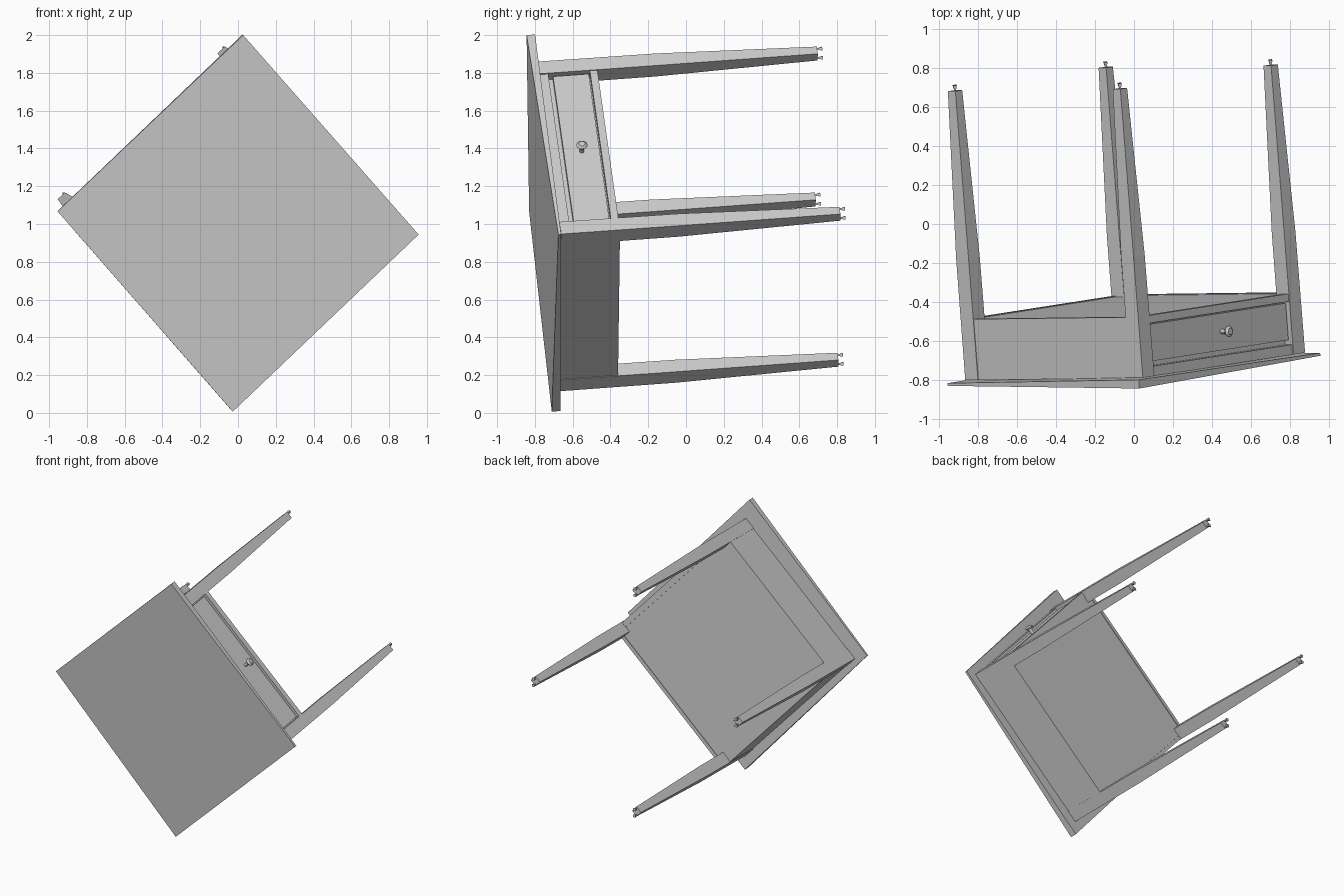
import bpy, bmesh
from mathutils import Vector, Matrix

if "Cube" in bpy.data.objects:
    bpy.data.objects.remove(bpy.data.objects["Cube"])

# Tilted frame of the table: a and b run along the top, c runs down the legs
n = Vector((-.077, .995, .0706)).normalized()
e1 = Vector((.67, .104, -.735))
e1 = (e1 - n * e1.dot(n)).normalized()
e2 = n.cross(e1)
FRAME = Matrix.Translation((-.0445, -.078, 1.0334)) @ Matrix((e1, e2, n)).transposed().to_4x4()


def finish(name, bm):
    bmesh.ops.recalc_face_normals(bm, faces=bm.faces)
    me = bpy.data.meshes.new(name)
    bm.to_mesh(me)
    bm.free()
    ob = bpy.data.objects.new(name, me)
    ob.matrix_world = FRAME
    bpy.context.collection.objects.link(ob)
    return ob


def loft(name, rings):
    """Skin a stack of equal-sized rings and cap both ends."""
    bm = bmesh.new()
    rows = [[bm.verts.new(p) for p in r] for r in rings]
    k = len(rows[0])
    for lo, hi in zip(rows, rows[1:]):
        for i in range(k):
            bm.faces.new((lo[i], lo[(i + 1) % k], hi[(i + 1) % k], hi[i]))
    bm.faces.new(rows[0][::-1])
    bm.faces.new(rows[-1])
    return finish(name, bm)


def square(a, b, h, c):
    return [(a - h, b - h, c), (a + h, b - h, c), (a + h, b + h, c), (a - h, b + h, c)]


def box(name, a0, a1, b0, b1, c0, c1):
    return loft(name, [[(a0, b0, c), (a1, b0, c), (a1, b1, c), (a0, b1, c)] for c in (c0, c1)])


def cones(name, parts, segments, axis=Matrix.Identity(4)):
    """Cones given as (centre, r1, r2, depth) joined into one object."""
    bm = bmesh.new()
    for centre, r1, r2, depth in parts:
        bmesh.ops.create_cone(bm, cap_ends=True, segments=segments, radius1=r1, radius2=r2,
                              depth=depth, matrix=Matrix.Translation(centre) @ axis)
    return finish(name, bm)


# Table top, slightly thinner at two opposite corners
corners = [(-.742, -.698), (.674, -.673), (.70, .686), (-.713, .657)]
loft("table_top", [
    [(a, b, c) for (a, b), c in zip(corners, (-.699, -.678, -.703, -.676))],
    [(a, b, c) for (a, b), c in zip(corners, (-.654, -.663, -.656, -.662))]])

# Legs, straight then tapered, each with a small forked glide
for sa in (-1, 1):
    for sb in (-1, 1):
        a, b = sa * .577, sb * .573
        tag = f"{'left' if sa < 0 else 'right'}_{'front' if sb < 0 else 'back'}"
        loft("leg_" + tag, [square(a, b, .044, -.656), square(a, b, .043, -.03),
                            square(a, b, .026, .832)])
        cones("glide_" + tag, [((a + s * .017, b + s * .017, .845), .004, .014, .03)
                               for s in (-1, 1)], 4)

# Apron panels on three sides
for s, tag in ((-1, "left"), (1, "right")):
    box("apron_" + tag, *sorted((s * .59, s * .617)), -.54, .54, -.657, -.343)
box("apron_back", -.54, .54, .588, .613, -.657, -.343)

# Closed underside
box("bottom_panel", -.592, .592, -.59, .59, -.362, -.348)

# Drawer side: rails, drawer front and dark gap backing
box("upper_rail", -.54, .54, -.61, -.57, -.657, -.605)
box("lower_rail", -.54, .54, -.612, -.57, -.383, -.343)
box("drawer_front", -.525, .525, -.597, -.56, -.58, -.39)
box("drawer_backing", -.54, .54, -.565, -.55, -.657, -.35)

# Knob pointing out of the drawer
out = Matrix.Rotation(1.5707963, 4, 'X')
knob = cones("drawer_knob", [((.024, -.617, -.484), .012, .012, .05),
                             ((.024, -.642, -.484), .022, .03, .012),
                             ((.024, -.653, -.484), .03, .017, .012)], 14, out)
